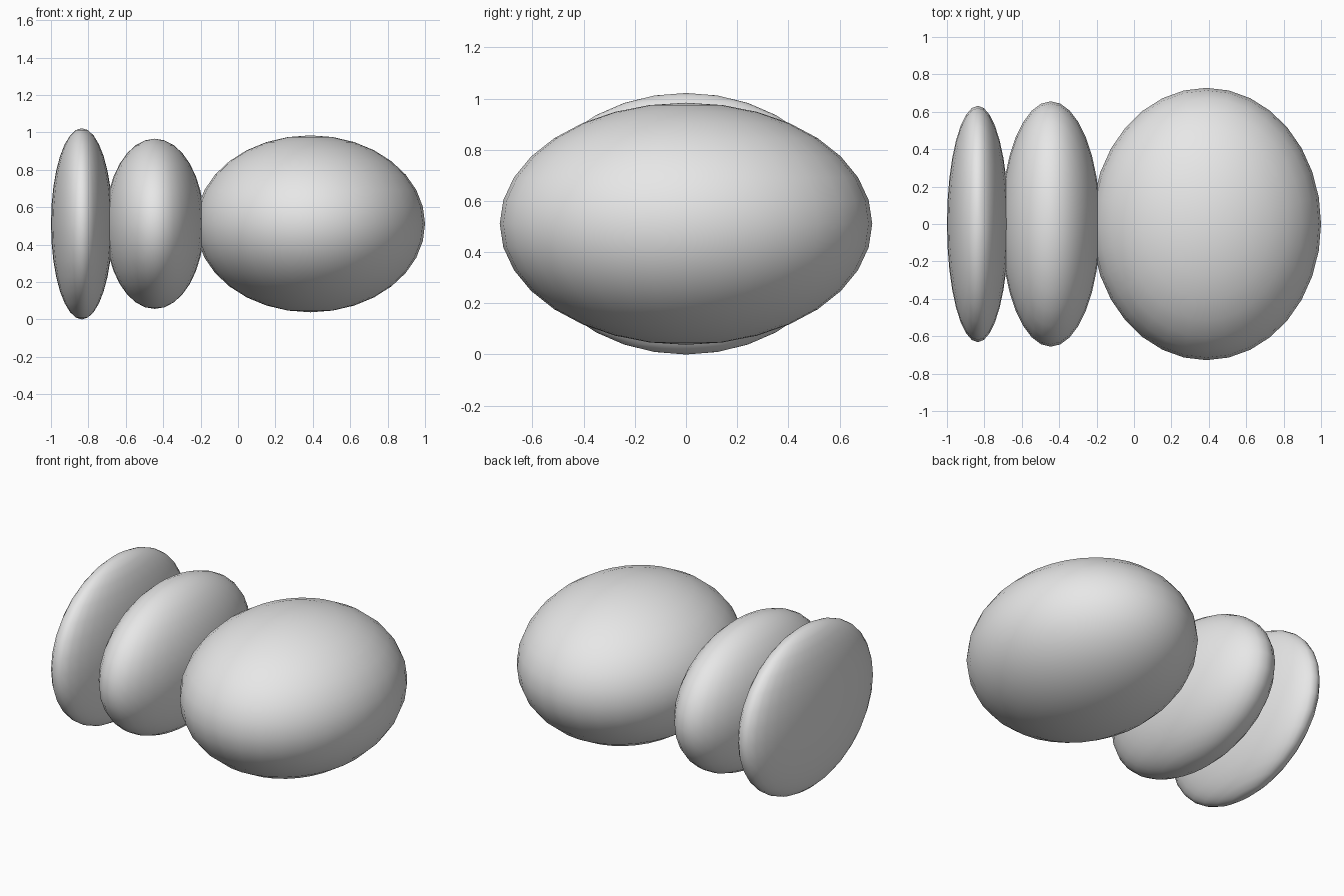
import bpy

if "Cube" in bpy.data.objects:
    bpy.data.objects.remove(bpy.data.objects["Cube"], do_unlink=True)

# Single plain grey
grey = bpy.data.materials.new("light_grey")
grey.use_nodes = True
colour = (0.8, 0.8, 0.8, 1)
grey.diffuse_color = colour
grey.node_tree.nodes["Principled BSDF"].inputs["Base Color"].default_value = colour


def ellipsoid(name, x, radii):
    """Smooth ellipsoid on the shared long axis."""
    bpy.ops.mesh.primitive_uv_sphere_add(segments=32, ring_count=16, radius=1,
                                         location=(x, 0, 0.511))
    part = bpy.context.object
    part.name = name
    part.scale = radii
    bpy.ops.object.transform_apply(location=False, rotation=False, scale=True)
    bpy.ops.object.shade_smooth()
    part.data.materials.append(grey)


# Thin disc, medium disc and large body in a row
ellipsoid("thin_end_lobe", -0.835, (0.165, 0.632, 0.511))
ellipsoid("middle_lobe", -0.445, (0.265, 0.656, 0.455))
ellipsoid("large_body_lobe", 0.387, (0.613, 0.728, 0.473))
